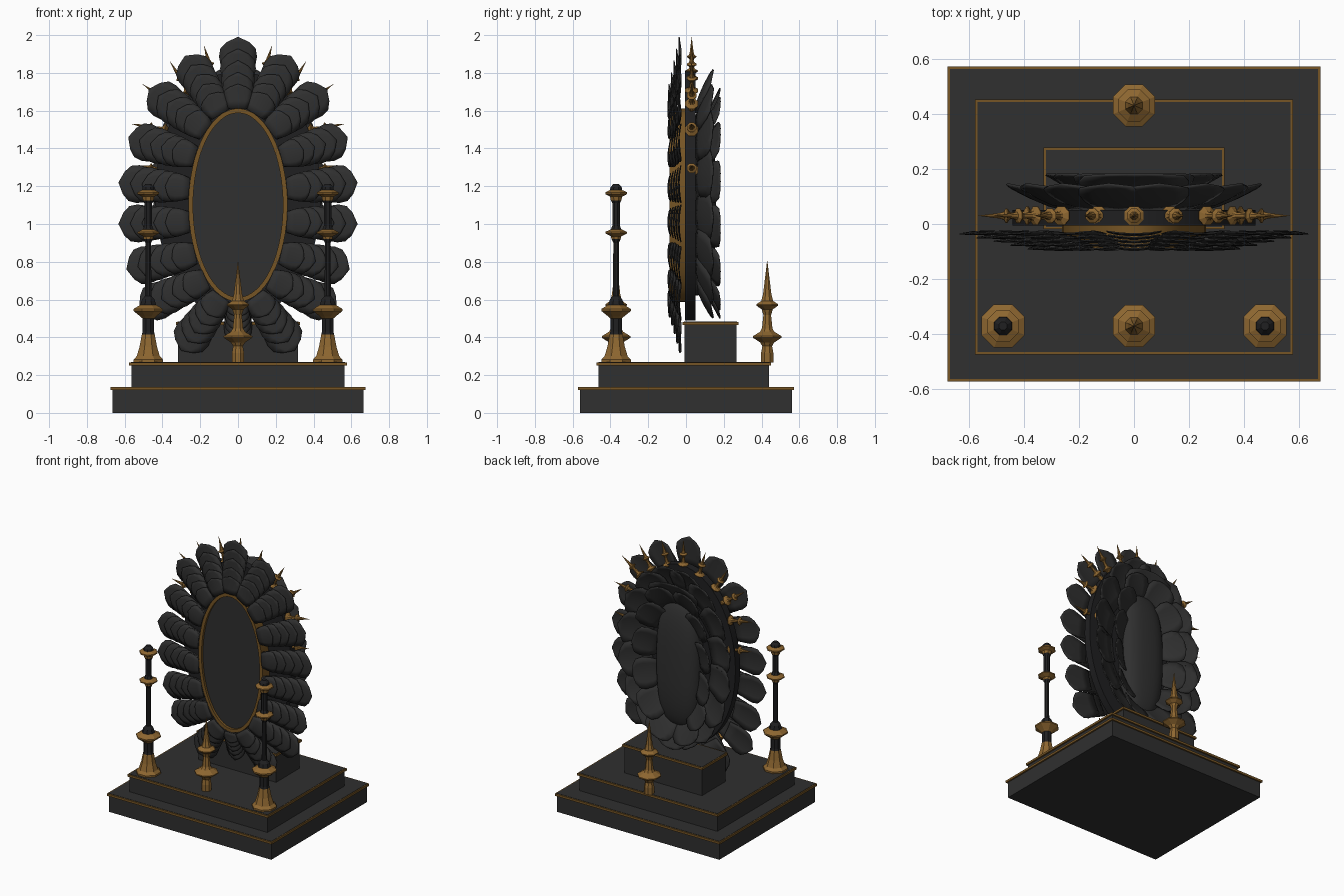
import bpy, bmesh, math
from mathutils import Matrix, Vector

cube = bpy.data.objects.get("Cube")
if cube:
    bpy.data.objects.remove(cube, do_unlink=True)


def material(name, rgb):
    m = bpy.data.materials.new(name)
    m.use_nodes = True
    m.diffuse_color = (*rgb, 1)
    m.node_tree.nodes["Principled BSDF"].inputs["Base Color"].default_value = (*rgb, 1)
    return m


STONE = material("charcoal", (0.029, 0.029, 0.029))
BLACK = material("black", (0.014, 0.014, 0.015))
GOLD = material("gold", (0.27, 0.135, 0.03))
BRONZE = material("dark gold", (0.18, 0.09, 0.018))


def finish(name, bm, mats, smooth=None):
    bmesh.ops.recalc_face_normals(bm, faces=bm.faces)
    me = bpy.data.meshes.new(name)
    bm.to_mesh(me)
    bm.free()
    for m in mats:
        me.materials.append(m)
    ob = bpy.data.objects.new(name, me)
    bpy.context.collection.objects.link(ob)
    if smooth:
        bpy.ops.object.select_all(action='DESELECT')
        ob.select_set(True)
        bpy.context.view_layer.objects.active = ob
        bpy.ops.object.shade_smooth_by_angle(angle=math.radians(smooth))
    return ob


def box(name, hx, y0, y1, z0, z1, mat):
    bm = bmesh.new()
    bmesh.ops.create_cube(bm, size=1, matrix=Matrix.Translation((0, (y0 + y1) / 2, (z0 + z1) / 2))
                          @ Matrix.Diagonal((2 * hx, y1 - y0, z1 - z0, 1)))
    return finish(name, bm, [mat])


def step(name, hx, y0, y1, z0, z1):
    """Stone block with a gold lip and an inset stone top."""
    e = 0.011
    box(name, hx, y0, y1, z0, z1 - 0.016, STONE)
    box(name + "_trim", hx + e, y0 - e, y1 + e, z1 - 0.016, z1, BRONZE)
    box(name + "_top", hx + 0.002, y0 - 0.002, y1 + 0.002, z1 - 0.004, z1 + 0.002, STONE)


def lathe(name, profile, matrix, sides=8):
    """profile: (radius, height, material index of the band above)"""
    bm = bmesh.new()
    rings = []
    for r, z, _ in profile:
        rings.append([bm.verts.new(matrix @ Vector((
            r * math.cos((k + 0.5) * math.tau / sides), r * math.sin((k + 0.5) * math.tau / sides), z)))
            for k in range(sides)])
    for i in range(len(rings) - 1):
        for k in range(sides):
            n = (k + 1) % sides
            f = bm.faces.new((rings[i][k], rings[i][n], rings[i + 1][n], rings[i + 1][k]))
            f.material_index = profile[i][2]
    bm.faces.new(rings[0][::-1]).material_index = profile[0][2]
    bm.faces.new(rings[-1]).material_index = profile[-1][2]
    return finish(name, bm, [GOLD, BLACK])


# length fraction, width fraction
POINTED = [(0, .7), (.3, .9), (.55, 1), (.74, .93), (.88, .6), (1, .02)]
ROUNDED = [(0, .65), (.3, .92), (.55, 1), (.78, .9), (.92, .6), (1, .2)]


def petal(bm, base, tip, y0, y1, hw, cup, shape, power=1):
    """Curved leaf from base to tip in the xz plane, with y running from y0 to y1."""
    b, t = Vector(base), Vector(tip)
    d = (t - b).normalized()
    side = Vector((d.y, -d.x))
    rows = []
    for s, w in shape:
        row = []
        for u in (-1, -.6, 0, .6, 1):
            p = b.lerp(t, s) + side * (u * w * hw)
            row.append(bm.verts.new((p.x, y0 + (y1 - y0) * s ** power + cup * (u * w) ** 2, p.y)))
        rows.append(row)
    for r0, r1 in zip(rows, rows[1:]):
        for k in range(4):
            bm.faces.new((r0[k], r0[k + 1], r1[k + 1], r1[k]))


def petals_done(name, bm, thick, smooth):
    ob = finish(name, bm, [STONE], smooth)
    mod = ob.modifiers.new("thickness", 'SOLIDIFY')
    mod.thickness = thick
    mod.offset = 0
    return ob


def oval(rx, rz, cz, deg):
    a = math.radians(deg)
    return rx * math.sin(a), cz + rz * math.cos(a)


def ellipse_slab(name, rx, rz, cz, y0, y1, mat, hole=None, n=64):
    """Upright elliptical plate, or a ring if hole gives the inner radii."""
    bm = bmesh.new()
    loops = []
    for (a, b), y in [((rx, rz), y0), ((rx, rz), y1)] + ([(hole, y1), (hole, y0)] if hole else []):
        pts = [oval(a, b, cz, 360 * k / n) for k in range(n)]
        loops.append([bm.verts.new((x, y, z)) for x, z in pts])
    pairs = list(zip(loops, loops[1:] + loops[:1])) if hole else [(loops[0], loops[1])]
    for p, q in pairs:
        for k in range(n):
            j = (k + 1) % n
            bm.faces.new((p[k], p[j], q[j], q[k]))
    if not hole:
        bm.faces.new(loops[0])
        bm.faces.new(loops[1])
    return finish(name, bm, [mat], 35)


# Stepped base
step("lower_step", 0.665, -0.56, 0.56, 0, 0.136)
step("upper_step", 0.565, -0.462, 0.44, 0.136, 0.268)
step("pedestal", 0.318, -0.008, 0.267, 0.268, 0.482)

# Mirror, its frame and the backing plate
ellipse_slab("backing_plate", 0.44, 0.66, 1.15, -0.005, 0.05, BLACK)
ellipse_slab("mirror_glass", 0.245, 0.495, 1.1, -0.07, -0.005, STONE)
ellipse_slab("mirror_frame", 0.262, 0.512, 1.1, -0.088, 0.0, BRONZE, hole=(0.238, 0.488))

# Overlapping front petals, one stack for each direction around the frame
TIPS = [(0, 1.99), (.28, 1.89), (.47, 1.715), (.58, 1.46), (.632, 1.22),
        (.632, 1.0), (.59, .76), (.52, .55), (.30, .33), (0, .36)]
for i, (tx, tz) in enumerate(TIPS):
    for sx in ((1,) if tx == 0 else (1, -1)):
        fx, fz = oval(0.262, 0.512, 1.1, 20 * i)
        foot, tip = Vector((fx * sx, fz)), Vector((tx * sx, tz))
        span = (tip - foot).length
        d = (tip - foot) / span
        bm = bmesh.new()
        for k in range(5):
            reach = span * (1 - 0.165 * k)
            start = max(0, reach - 0.23)
            y = -0.036 - 0.0135 * k
            hw = (0.1 if i < 9 else 0.075) * (1 - 0.06 * k)
            petal(bm, foot + d * start, foot + d * reach, y - 0.006, y, hw, 0.012, POINTED)
        petals_done(f"front_petals_{i}_{'left' if sx > 0 else 'right'}", bm, 0.005, 30)

# Outer and inner rings of curled back petals
bm = bmesh.new()
for k in range(16):
    a = 22.5 * (k + 0.5)
    petal(bm, oval(.24, .46, 1.15, a), oval(.47, .67, 1.16, a), 0.05, 0.145, 0.13, 0.02, POINTED, 1.5)
petals_done("outer_back_petals", bm, 0.008, 40)
bm = bmesh.new()
for k in range(14):
    a = 360 / 14 * k
    wide = 0.2 if k == 0 else 0.115
    petal(bm, oval(.15, .43, 1.1, a), oval(.32, .61, 1.11, a), 0.07, 0.18, wide, 0.015, ROUNDED, 0.8)
petals_done("inner_back_petals", bm, 0.008, 40)

# Rounded oblong cushion at the back
bm = bmesh.new()
bmesh.ops.create_uvsphere(bm, u_segments=32, v_segments=20, radius=1)
for v in bm.verts:
    x, y, z = (math.copysign(abs(c) ** 0.75, c) for c in v.co)
    v.co = (x * 0.18, 0.05 + y * 0.11, 1.1 + z * 0.48)
finish("back_cushion", bm, [STONE], 60)

# Lamp posts at the front corners
POST = [(.085, .268, 0), (.085, .282, 0), (.066, .30, 0), (.05, .35, 0), (.037, .415, 1),
        (.033, .43, 1), (.033, .50, 0), (.045, .51, 0), (.085, .54, 0), (.085, .55, 0), (.045, .572, 1),
        (.036, .60, 1), (.018, .62, 1), (.016, .90, 1), (.026, .92, 0), (.03, .935, 0), (.062, .95, 0),
        (.062, .958, 0), (.03, .972, 1), (.022, .99, 1), (.022, 1.11, 1), (.03, 1.125, 0),
        (.035, 1.145, 0), (.062, 1.158, 0), (.062, 1.168, 0), (.035, 1.18, 1), (.032, 1.195, 1), (.016, 1.212, 1)]
for side, sx in (("left", 1), ("right", -1)):
    lathe("lamp_post_" + side, POST, Matrix.Translation((sx * 0.475, -0.37, 0)))

# Pointed finials, at full size on the base and small around the crown
FINIAL = [(.035, 0, 0), (.035, .05, 0), (.028, .085, 0), (.04, .105, 0), (.082, .13, 0), (.082, .138, 0),
          (.04, .162, 0), (.03, .18, 0), (.022, .25, 0), (.032, .28, 0), (.062, .3, 0), (.062, .307, 0),
          (.034, .325, 0), (.024, .36, 0), (.001, .535, 0)]
lathe("front_finial", FINIAL, Matrix.Translation((0, -0.37, 0.268)))
lathe("back_finial", FINIAL, Matrix.Translation((0, 0.43, 0.268)))
SPIKES = [(0, 1.99, 0), (.18, 1.945, 16), (.36, 1.86, 32), (.505, 1.74, 55), (.565, 1.53, 80), (.565, 1.31, 82)]
for i, (x, z, deg) in enumerate(SPIKES):
    for sx in ((1,) if x == 0 else (1, -1)):
        m = (Matrix.Translation((x * sx, 0.03, z)) @ Matrix.Rotation(math.radians(deg * sx), 4, 'Y')
             @ Matrix.Scale(0.45, 4) @ Matrix.Translation((0, 0, -0.535)))
        lathe(f"crown_spike_{i}_{'left' if sx > 0 else 'right'}", FINIAL, m)
